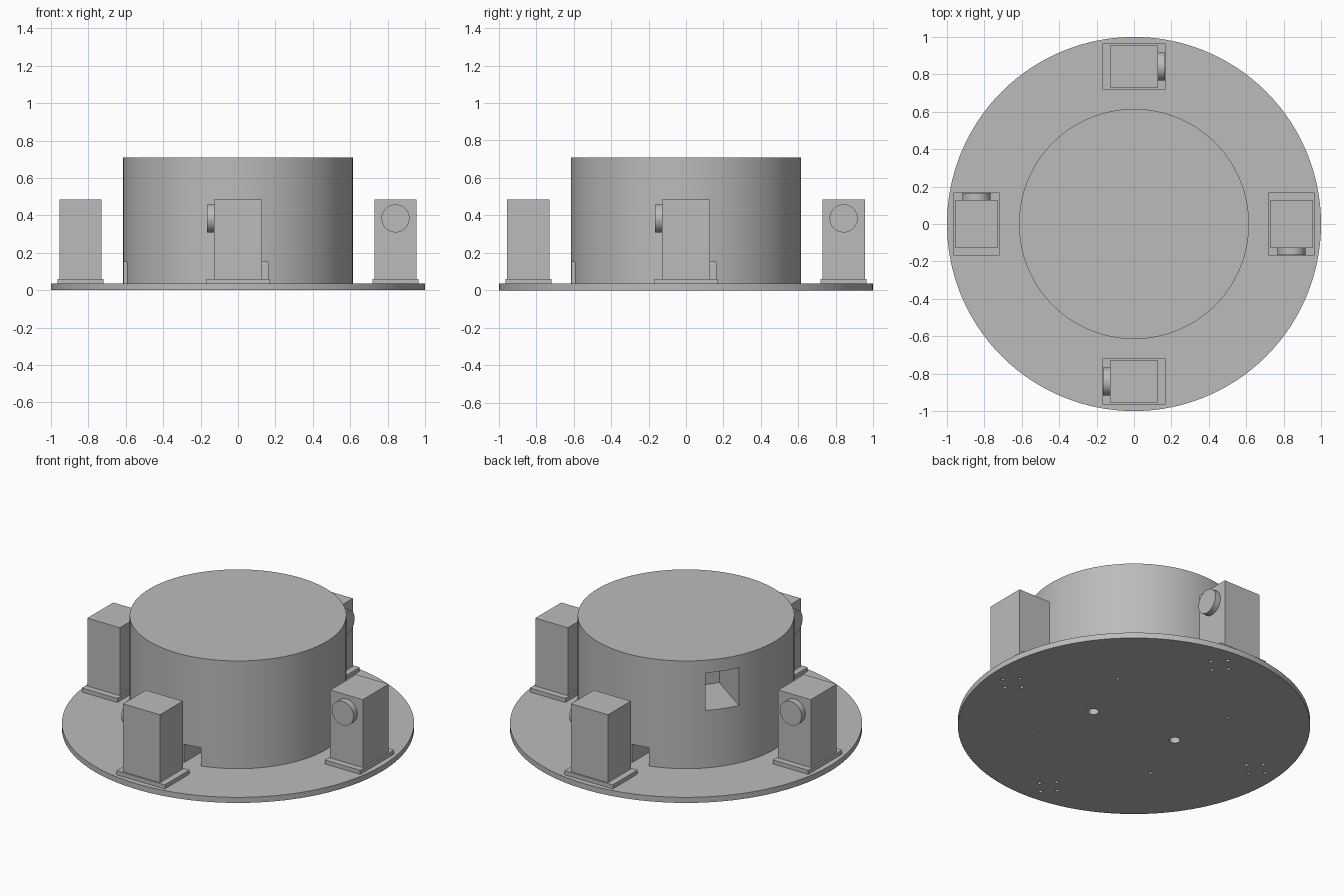
import bpy, bmesh
from math import radians, pi
from mathutils import Matrix, Vector

cube = bpy.data.objects.get("Cube")
if cube:
    bpy.data.objects.remove(cube)

grey = bpy.data.materials.new("plain grey")
grey.use_nodes = True
GREY = (0.5, 0.5, 0.5, 1)
grey.diffuse_color = GREY
grey.node_tree.nodes["Principled BSDF"].inputs["Base Color"].default_value = GREY


def spin(deg):
    return Matrix.Rotation(radians(deg), 4, 'Z')


def add_box(bm, lo, hi, turn=0):
    """Box between two corners, turned about the z axis."""
    lo, hi = Vector(lo), Vector(hi)
    m = spin(turn) @ Matrix.Translation((lo + hi) / 2) @ Matrix.Diagonal((*(hi - lo), 1))
    bmesh.ops.create_cube(bm, size=1, matrix=m)


def add_cyl(bm, radius, z0, z1, at=(0, 0), segments=128, turn=0):
    """Upright cylinder from z0 to z1."""
    m = spin(turn) @ Matrix.Translation((*at, (z0 + z1) / 2))
    bmesh.ops.create_cone(bm, cap_ends=True, segments=segments, radius1=radius,
                          radius2=radius, depth=z1 - z0, matrix=m)


def make(name, bm):
    mesh = bpy.data.meshes.new(name)
    bm.to_mesh(mesh)
    bm.free()
    mesh.materials.append(grey)
    obj = bpy.data.objects.new(name, mesh)
    bpy.context.collection.objects.link(obj)
    return obj


def smooth(obj):
    bpy.ops.object.select_all(action='DESELECT')
    obj.select_set(True)
    bpy.context.view_layer.objects.active = obj
    bpy.ops.object.shade_smooth_by_angle(angle=radians(30))


def cut(obj, cutter_bm):
    """Subtract the cutter, bake the result, then shade it."""
    cutter = make("cutter", cutter_bm)
    cutter.hide_render = True
    mod = obj.modifiers.new("cut", 'BOOLEAN')
    mod.operation, mod.solver, mod.object = 'DIFFERENCE', 'EXACT', cutter
    graph = bpy.context.evaluated_depsgraph_get()
    baked = bpy.data.meshes.new_from_object(obj.evaluated_get(graph))
    obj.modifiers.clear()
    obj.data = baked
    bpy.data.objects.remove(cutter)
    smooth(obj)


BASE_TOP, DRUM_TOP = 0.035, 0.71
TURNS = (0, 90, 180, 270)
MOTOR = 0.842     # distance of each motor from the centre

# Round base plate with screw holes
bm = bmesh.new()
add_cyl(bm, 1, 0, BASE_TOP)
base = make("base_plate", bm)
holes = bmesh.new()
for turn in TURNS:
    add_cyl(holes, 0.01, -0.1, 0.1, (0.415, 0.35), 16, turn)
    for dx, dy in ((0.07, 0), (-0.07, 0), (0, 0.066), (0, -0.066)):
        add_cyl(holes, 0.011, -0.1, 0.1, (MOTOR + dx, dy - 0.072), 16, turn)
for turn in (0, 180):
    add_cyl(holes, 0.031, -0.1, 0.1, (0.281, -0.024), 32, turn)
cut(base, holes)

# Drum with a side pocket and four wire notches at its foot
bm = bmesh.new()
add_cyl(bm, 0.615, BASE_TOP, DRUM_TOP)
drum = make("drum", bm)
pockets = bmesh.new()
add_box(pockets, (0.28, -0.1, 0.395), (0.8, 0.1, 0.63), 144.8)
for turn in TURNS:
    add_box(pockets, (0.4, 0.055, -0.1), (0.8, 0.16, 0.15), turn)
cut(drum, pockets)

# Four motors, each with a foot pad, body and side disc
for side, turn in zip(("left", "back", "right", "front"), TURNS):
    bm = bmesh.new()
    add_box(bm, (MOTOR - 0.123, -0.168, BASE_TOP), (MOTOR + 0.123, 0.168, 0.06), turn)
    make(side + "_motor_pad", bm)

    bm = bmesh.new()
    add_box(bm, (MOTOR - 0.113, -0.128, 0.06), (MOTOR + 0.113, 0.128, 0.485), turn)
    make(side + "_motor_body", bm)

    bm = bmesh.new()
    add_cyl(bm, 0.075, 0.128, 0.166, segments=48)
    place = spin(turn) @ Matrix.Translation((MOTOR, 0, 0.384)) @ Matrix.Rotation(pi / 2, 4, 'X')
    bm.transform(place)
    smooth(make(side + "_motor_disc", bm))
